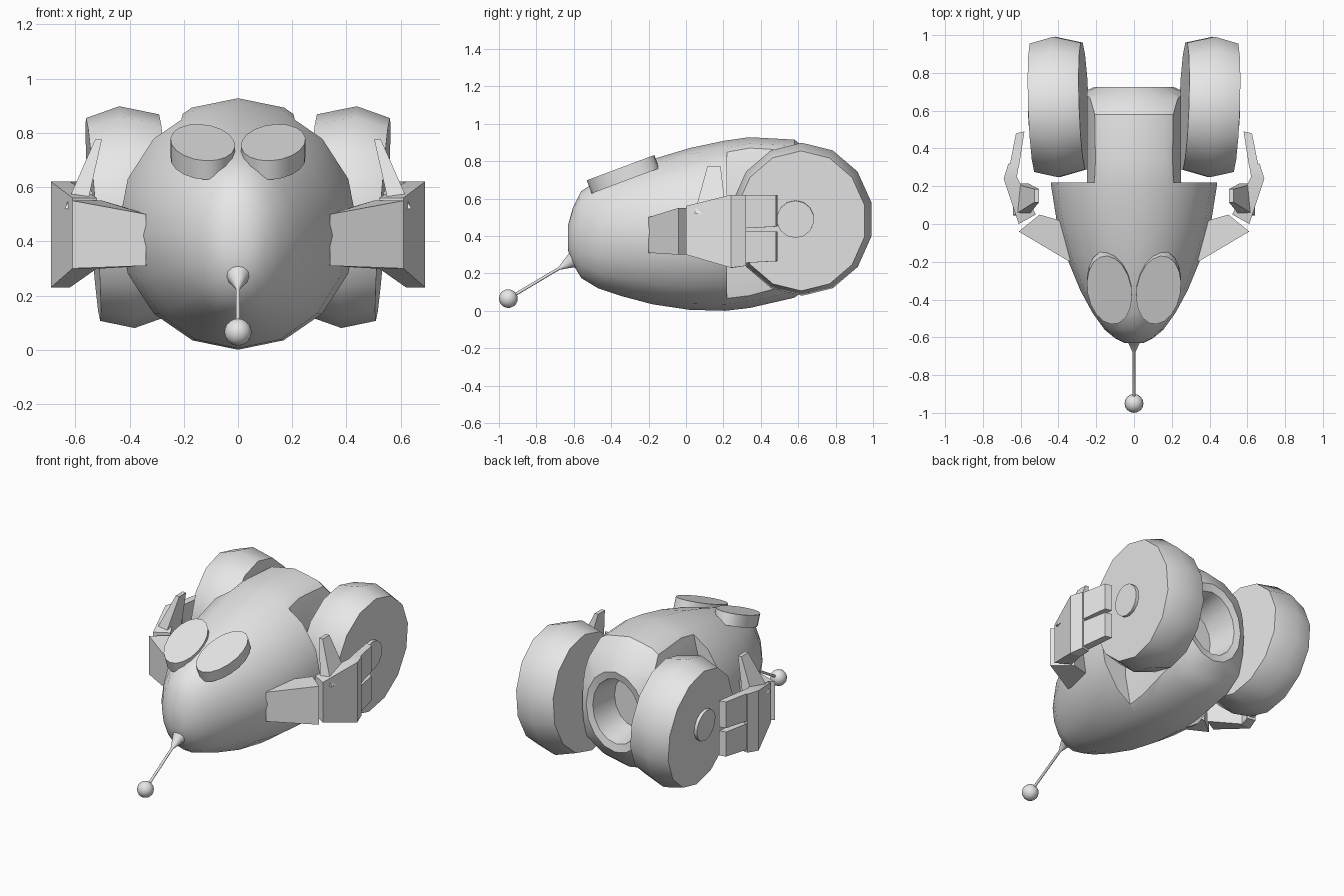
import bpy, bmesh
from math import sin, cos, pi, radians
from mathutils import Vector, Matrix

old = bpy.data.objects.get("Cube")
if old:
    bpy.data.objects.remove(old, do_unlink=True)

grey = bpy.data.materials.new("plain_grey")
grey.use_nodes = True
grey.diffuse_color = (0.8, 0.8, 0.8, 1)
grey.node_tree.nodes["Principled BSDF"].inputs["Base Color"].default_value = (0.8, 0.8, 0.8, 1)


def finish(name, bm, angle=35, mirror=False):
    """Turn a bmesh into a named object, optionally mirrored to the other side."""
    bmesh.ops.recalc_face_normals(bm, faces=bm.faces)
    mesh = bpy.data.meshes.new(name)
    bm.to_mesh(mesh)
    bm.free()
    mesh.materials.append(grey)
    mesh.shade_smooth()
    mesh.set_sharp_from_angle(angle=radians(angle))
    obj = bpy.data.objects.new(name, mesh)
    bpy.context.collection.objects.link(obj)
    if mirror:
        obj.modifiers.new("Mirror", 'MIRROR').use_axis[0] = True
    return obj


def loft(rings, matrix=None):
    """Skin a list of equal-length point rings and cap both ends."""
    bm = bmesh.new()
    loops = [[bm.verts.new(p) for p in ring] for ring in rings]
    n = len(loops[0])
    for a, b in zip(loops, loops[1:]):
        for i in range(n):
            j = (i + 1) % n
            bm.faces.new((a[i], a[j], b[j], b[i]))
    bm.faces.new(loops[0])
    bm.faces.new(loops[-1])
    if matrix:
        bm.transform(matrix)
    return bm


def disc(axis_pos, rx, ry, n):
    """Ellipse of n points lying flat at the given height."""
    return [(rx * cos(2 * pi * i / n), ry * sin(2 * pi * i / n), axis_pos) for i in range(n)]


def bar(name, stations):
    """Four-sided limb; each station is outer xy, inner xy, bottom and top."""
    rings = [[(ox, oy, lo), (ox, oy, hi), (ix, iy, hi), (ix, iy, lo)]
             for ox, oy, ix, iy, lo, hi in stations]
    return finish(name, loft(rings), 20, True)


# Egg-shaped body with a recess in the rear: y, bottom, top, half width
sections = [(-.63, .32, .46, .05), (-.605, .25, .55, .1), (-.56, .175, .64, .155),
            (-.47, .12, .7, .22), (-.35, .08, .75, .285), (-.18, .035, .81, .355),
            (.02, .005, .87, .41), (.21, 0, .91, .44), (.34, .015, .928, .445),
            (.58, .07, .915, .43), (.66, .13, .85, .36), (.725, .22, .74, .21),
            (.715, .27, .69, .17), (.52, .3, .65, .15)]
rings = []
for y, lo, hi, w in sections:
    rings.append([(w * sin(pi * i / 8), y, (lo + hi) / 2 + (hi - lo) / 2 * cos(pi * i / 8))
                  for i in range(16)])
body = finish("body", loft(rings))

# Wheel wells cut from both rear flanks
well = [(.25, .68), (.18, .97), (.8, .97), (.8, -.05), (.19, -.05), (.25, .25)]
cutter = finish("well_cutter", loft([[(x, .22, z) for x, z in well],
                                     [(x, 1, z) for x, z in well]]), 35, True)
cutter.hide_render = True
cut = body.modifiers.new("Wells", 'BOOLEAN')
cut.operation = 'DIFFERENCE'
cut.solver = 'EXACT'
cut.object = cutter
bpy.context.view_layer.update()
deps = bpy.context.evaluated_depsgraph_get()
carved = bpy.data.meshes.new_from_object(body.evaluated_get(deps))
body.modifiers.clear()
body.data = carved
carved.shade_smooth()
carved.set_sharp_from_angle(angle=radians(35))
bpy.data.objects.remove(cutter, do_unlink=True)

# Wheels lean outward a little, with a low hub on the outer face
lean = (Matrix.Translation((.4, .62, .49)) @ Matrix.Rotation(radians(-2), 4, 'Z')
        @ Matrix.Rotation(radians(4), 4, 'Y'))
to_x = Matrix.Rotation(pi / 2, 4, 'Y')
tyre = [(-.135, .37), (.01, .41), (.135, .375)]
finish("wheels", loft([disc(x, r, r * .93, 14) for x, r in tyre], lean @ to_x), 35, True)
hub_place = lean @ Matrix.Translation((0, -.03, .01)) @ to_x
finish("wheel_hubs", loft([disc(x, .1, .1, 14) for x in (.12, .155)], hub_place), 35, True)

# Eyes: thick tilted oval discs
eye_place = (Matrix.Translation((.13, -.35, .765)) @ Matrix.Rotation(radians(20.5), 4, 'X')
             @ Matrix.Rotation(radians(-9), 4, 'Z'))
finish("eyes", loft([disc(z, .117, .195, 18) for z in (-.075, 0)], eye_place), 35, True)

# Nose feeler: cone, stalk and ball
tip = Vector((0, -.95, .065))
root = Vector((0, -.58, .285))
aim = (tip - root).to_track_quat('Z', 'Y').to_matrix().to_4x4()
length = (tip - root).length
feeler = [(0, .055), (.045, .035), (.115, .008), (length, .008)]
finish("feeler_stalk", loft([disc(z, r, r, 12) for z, r in feeler],
                            Matrix.Translation(root) @ aim))
bm = bmesh.new()
bmesh.ops.create_uvsphere(bm, u_segments=16, v_segments=10, radius=.05,
                          matrix=Matrix.Translation(tip))
finish("feeler_ball", bm)

# Arms and hands
bar("upper_arms", [(.34, -.2, .33, 0, .31, .5), (.61, -.04, .5, .05, .3, .55)])
bar("palms", [(.61, 0, .52, .05, .3, .56), (.69, .24, .62, .25, .23, .62),
              (.665, .32, .61, .31, .24, .62)])
for label, lo, hi in (("upper", .44, .62), ("lower", .255, .425)):
    bar(label + "_fingers", [(.66, .3, .61, .3, lo, hi), (.625, .48, .58, .49, lo + .01, hi)])

# Thumbs rise from the palm and lean inward
thumb = [(.6, .13, .08, .17, .52), (.515, .15, .025, .07, .775)]
rings = []
for x, y, wx, wy, z in thumb:
    rings.append([(x + sx * wx / 2, y + sy * wy / 2, z)
                  for sx, sy in ((-1, -1), (1, -1), (1, 1), (-1, 1))])
finish("thumbs", loft(rings), 20, True)
